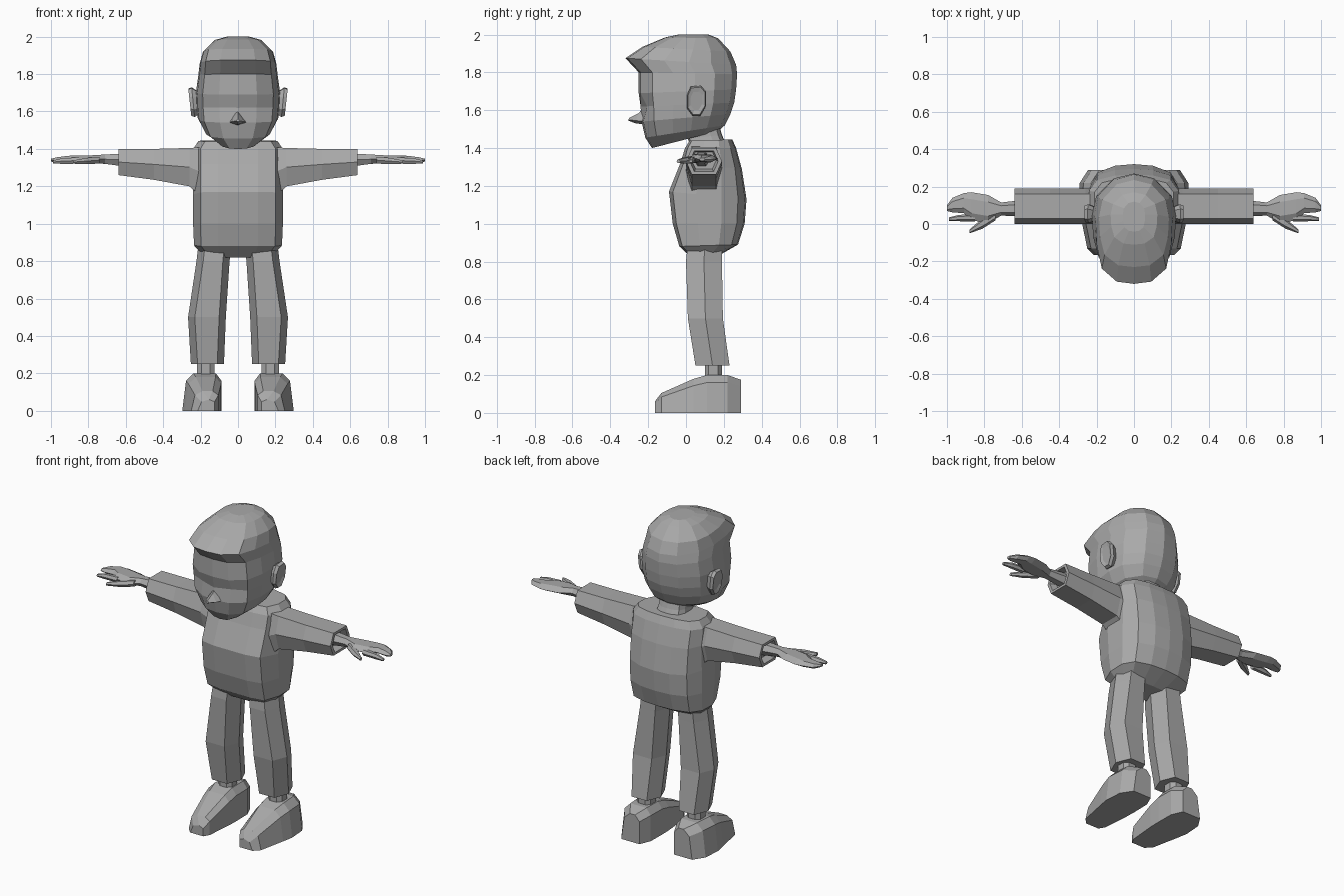
import bpy, bmesh
from mathutils import Vector

grey = bpy.data.materials.new("plain grey")
grey.diffuse_color = (0.4, 0.4, 0.4, 1)


def finish(name, bm):
    bmesh.ops.recalc_face_normals(bm, faces=bm.faces[:])
    me = bpy.data.meshes.new(name)
    bm.to_mesh(me)
    bm.free()
    me.materials.append(grey)
    ob = bpy.data.objects.new(name, me)
    bpy.context.collection.objects.link(ob)
    return ob


def loft(name, rings, mirror=False):
    """Skin a list of equal-length point rings and cap both ends."""
    bm = bmesh.new()
    loops = [[bm.verts.new(p) for p in r] for r in rings]
    n = len(rings[0])
    for a, b in zip(loops, loops[1:]):
        for i in range(n):
            j = (i + 1) % n
            bm.faces.new((a[i], a[j], b[j], b[i]))
    bm.faces.new(loops[0][::-1])
    bm.faces.new(loops[-1])
    ob = finish(name, bm)
    if mirror:
        m = ob.modifiers.new("mirror", 'MIRROR')
        m.use_bisect_axis[0] = False
        m.use_mirror_merge = False
    return ob


def both_sides(half):
    """Complete a half outline that runs from front centre to back centre."""
    return half + [(-x, y) for x, y in half[-2:0:-1]]


def body_ring(outline, zf, zb, w, yf, yb):
    ring = []
    for u, v in outline:
        t = (v + 1) / 2
        ring.append(Vector((u * w, yf + (yb - yf) * t, zf + (zb - zf) * t)))
    return ring


# torso
torso = both_sides([(0, -1), (.45, -1), (.84, -.9), (1, -.3), (1, .35),
                    (.82, .78), (.42, .96), (0, 1)])
loft("torso", [body_ring(torso, *r) for r in (
    (.82, .83, .18, .03, .17), (.88, .89, .235, -.035, .275),
    (1.0, 1.0, .24, -.07, .31), (1.17, 1.13, .24, -.09, .32),
    (1.32, 1.29, .24, -.03, .295), (1.40, 1.40, .24, -.005, .265),
    (1.44, 1.445, .21, .02, .245))])

# neck
loft("neck", [body_ring(torso, *r) for r in (
    (1.38, 1.40, .10, .03, .22), (1.45, 1.47, .085, .01, .19),
    (1.52, 1.54, .08, -.01, .17))])

# head with overhanging fringe
skull = both_sides([(0, -1), (.45, -.96), (.84, -.72), (.97, -.3), (1, .15),
                    (.9, .55), (.5, .9), (0, 1)])
head = [body_ring(skull, *r) for r in (
    (1.40, 1.49, .10, -.18, .17), (1.455, 1.52, .175, -.215, .205),
    (1.54, 1.58, .215, -.235, .235), (1.62, 1.64, .222, -.24, .255),
    (1.69, 1.71, .225, -.25, .265), (1.80, 1.79, .212, -.25, .27),
    (1.875, 1.84, .205, -.32, .265), (1.935, 1.91, .187, -.23, .235),
    (1.985, 1.98, .125, -.11, .17), (2.0, 2.0, .06, -.04, .12))]
for i in (1, -1):                       # eye hollows
    head[3][i].y += .025
loft("head", head)

# nose
loft("nose", [[(-.05, -.21, 1.54), (0, -.21, 1.525), (.05, -.21, 1.54), (0, -.22, 1.62)],
              [(-.035, -.265, 1.545), (0, -.265, 1.53), (.035, -.265, 1.545), (0, -.25, 1.585)],
              [(-.01, -.305, 1.55), (0, -.305, 1.545), (.01, -.305, 1.55), (0, -.30, 1.56)]])

# ears
ear = [(-.05, .03), (-.03, .075), (.025, .08), (.05, .05), (.05, -.03),
       (.02, -.08), (-.02, -.08), (-.05, -.04)]
loft("ear", [[(x + .1 * z, .055 + s * y, 1.65 + s * z) for y, z in ear]
             for x, s in ((.205, .7), (.24, 1), (.258, .9), (.252, .6))], True)

# sleeves with a hollow cuff
sleeve = []
for x, y0, y1, z0, z1 in ((.17, .0, .19, 1.12, 1.41), (.26, 0, .19, 1.20, 1.405),
                          (.45, 0, .19, 1.235, 1.40), (.64, 0, .19, 1.26, 1.40),
                          (.64, .02, .17, 1.275, 1.385), (.60, .03, .16, 1.29, 1.38)):
    zm = z0 + (z1 - z0) * .5
    c = (y1 - y0) * .16
    sleeve.append([(x, y0 + c, z1), (x, y1 - c, z1), (x, y1, zm),
                   (x, y1 - c, z0), (x, y0 + c, z0), (x, y0, zm)])
loft("sleeve", sleeve, True)


def limb(name, stations):
    """Flattened tube; each station is x, y low, y high, z middle, thickness, skew of x."""
    rings = []
    for x, y0, y1, z, t, k in stations:
        c = (y1 - y0) * .25
        pts = [(y0, 0), (y0 + c, t / 2), (y1 - c, t / 2), (y1, 0), (y1 - c, -t / 2), (y0 + c, -t / 2)]
        rings.append([(x + k * (y - y0), y, z + h) for y, h in pts])
    loft(name, rings, True)


# hands
limb("hand", [(.58, .04, .13, 1.34, .075, 0), (.71, .045, .115, 1.345, .05, 0),
              (.78, .005, .155, 1.345, .042, 0), (.87, .02, .17, 1.345, .04, 0),
              (.91, .058, .165, 1.345, .036, 0), (.97, .062, .14, 1.34, .03, 0),
              (1.0, .07, .10, 1.34, .015, 0)])
limb("finger", [(.85, .012, .055, 1.338, .034, 0), (.94, .015, .048, 1.335, .03, 0),
                (.99, .015, .035, 1.33, .015, 0)])
limb("thumb", [(.74, .02, .07, 1.34, .036, 0), (.81, -.025, .03, 1.335, .034, 0),
               (.88, -.05, -.03, 1.33, .018, 0)])

# trouser legs
legs = []
for z, x0, x1, y0, y1 in ((.90, .035, .21, .01, .19), (.80, .045, .222, 0, .19),
                          (.50, .065, .267, .01, .195), (.25, .075, .252, .05, .23)):
    ym, c = (y0 + y1) / 2, .036
    legs.append([(x0, ym, z), (x0 + c, y0, z), (x1 - c, y0, z),
                 (x1, ym, z), (x1 - c, y1, z), (x0 + c, y1, z)])
loft("trouser_leg", legs, True)

# ankles
loft("ankle", [[(x, y, z) for x, y in ((.125, .12), (.15, .10), (.195, .10), (.22, .12),
                                       (.22, .17), (.195, .19), (.15, .19), (.125, .17))]
               for z in (.16, .28)], True)

# shoes, front to back
shoe = []
for y, x0, x1, h in ((-.165, .125, .215, .06), (-.13, .105, .25, .105), (.04, .09, .285, .18),
                     (.11, .088, .298, .20), (.22, .09, .29, .20), (.29, .12, .245, .175)):
    shoe.append([(x0, y, 0), (x0, y, h * .8), (x0 + .03, y, h),
                 (x1 - .06, y, h), (x1 - .02, y, h * .8), (x1, y, 0)])
loft("shoe", shoe, True)
